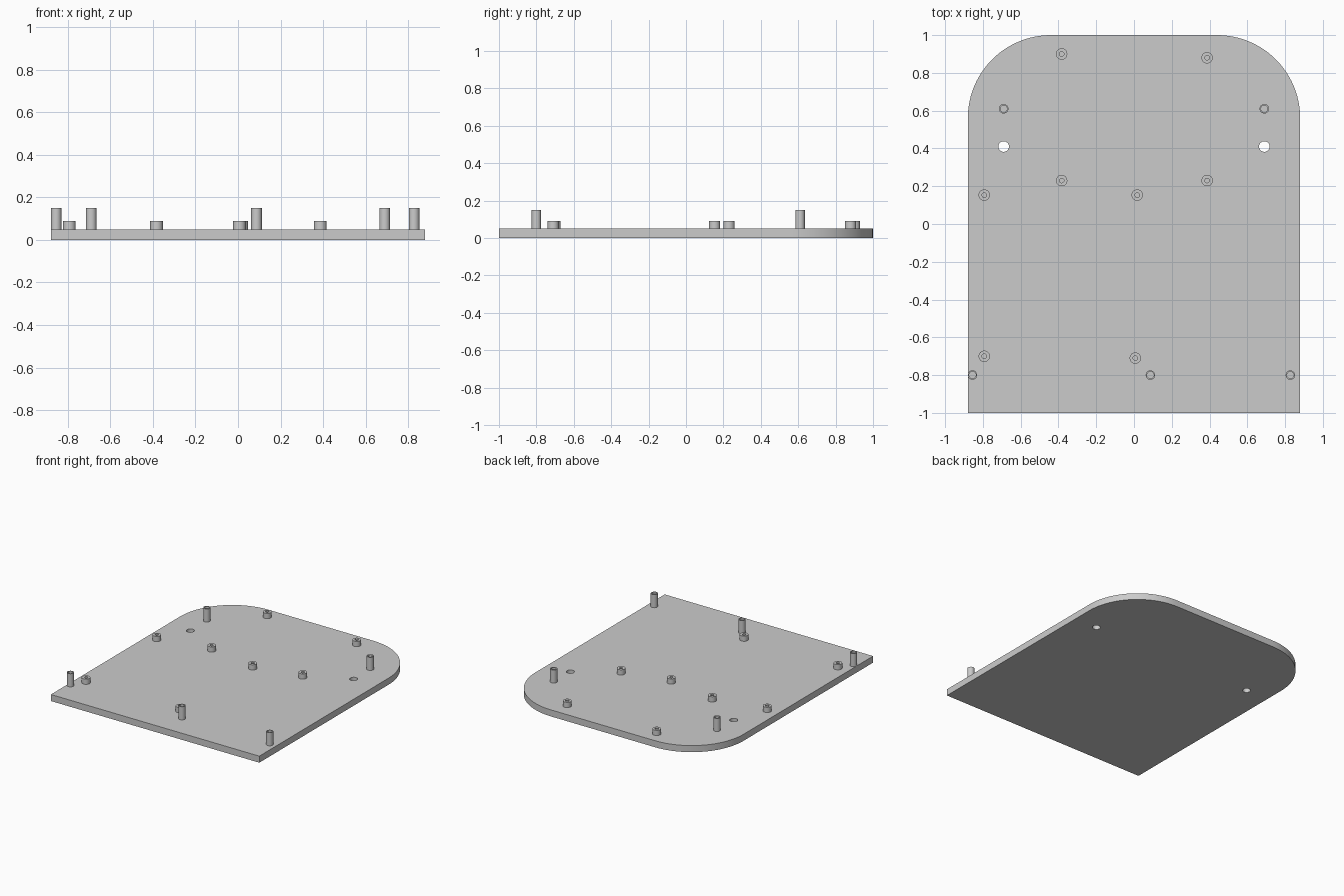
import bpy, bmesh
from math import sin, cos, pi, radians

old = bpy.data.objects.get("Cube")
if old:
    bpy.data.objects.remove(old, do_unlink=True)

HALF_W, HALF_L, THICK, CORNER = 0.88, 1.0, 0.05, 0.44

grey = bpy.data.materials.new("plain grey")
grey.use_nodes = True
colour = (0.6, 0.6, 0.6, 1)
grey.diffuse_color = colour
grey.node_tree.nodes["Principled BSDF"].inputs["Base Color"].default_value = colour


def finish(bm, name):
    bmesh.ops.recalc_face_normals(bm, faces=bm.faces)
    mesh = bpy.data.meshes.new(name)
    bm.to_mesh(mesh)
    bm.free()
    obj = bpy.data.objects.new(name, mesh)
    bpy.context.collection.objects.link(obj)
    mesh.materials.append(grey)
    bpy.ops.object.select_all(action='DESELECT')
    obj.select_set(True)
    bpy.context.view_layer.objects.active = obj
    bpy.ops.object.shade_smooth_by_angle(angle=radians(30))
    return obj


def arc(cx, cy, r, start, end, steps):
    angles = [start + (end - start) * i / steps for i in range(steps + 1)]
    return [(cx + r * cos(a), cy + r * sin(a)) for a in angles]


def add_loop(bm, points):
    verts = [bm.verts.new((x, y, 0)) for x, y in points]
    return [bm.edges.new((v, verts[i - 1])) for i, v in enumerate(verts)]


# Base plate: square front, rounded back corners, two through holes
bm = bmesh.new()
outline = [(-HALF_W, -HALF_L), (HALF_W, -HALF_L)]
outline += arc(HALF_W - CORNER, HALF_L - CORNER, CORNER, 0, pi / 2, 24)
outline += arc(CORNER - HALF_W, HALF_L - CORNER, CORNER, pi / 2, pi, 24)
edges = add_loop(bm, outline)
for side in (-1, 1):
    edges += add_loop(bm, arc(side * 0.69, 0.41, 0.028, 0, 2 * pi, 32)[:-1])
bmesh.ops.triangle_fill(bm, use_beauty=True, edges=edges)
bottom = bm.faces[:]
extruded = bmesh.ops.extrude_face_region(bm, geom=bottom, use_keep_orig=True)
top = [v for v in extruded["geom"] if isinstance(v, bmesh.types.BMVert)]
bmesh.ops.translate(bm, verts=top, vec=(0, 0, THICK))
finish(bm, "base_plate")


# Hollow posts standing on the plate
def post(name, x, y, outer, inner, height, sides=32):
    bm = bmesh.new()
    profile = [(outer, THICK), (outer, height), (inner, height), (inner, THICK)]
    rings = []
    for r, z in profile:
        points = arc(x, y, r, 0, 2 * pi, sides)[:-1]
        rings.append([bm.verts.new((px, py, z)) for px, py in points])
    for low, high in zip(rings, rings[1:] + rings[:1]):
        for i in range(sides):
            bm.faces.new((low[i - 1], low[i], high[i], high[i - 1]))
    finish(bm, name)


tall = [(-0.69, 0.61), (0.69, 0.61), (-0.855, -0.8), (0.087, -0.8), (0.828, -0.8)]
for i, (x, y) in enumerate(tall, 1):
    post(f"tall_post_{i}", x, y, 0.025, 0.018, 0.15)

short = [(-0.383, 0.9), (0.387, 0.88), (-0.383, 0.23), (0.387, 0.23),
         (-0.793, 0.153), (0.017, 0.153), (-0.793, -0.7), (0.007, -0.71)]
for i, (x, y) in enumerate(short, 1):
    post(f"short_standoff_{i}", x, y, 0.03, 0.012, 0.09)
